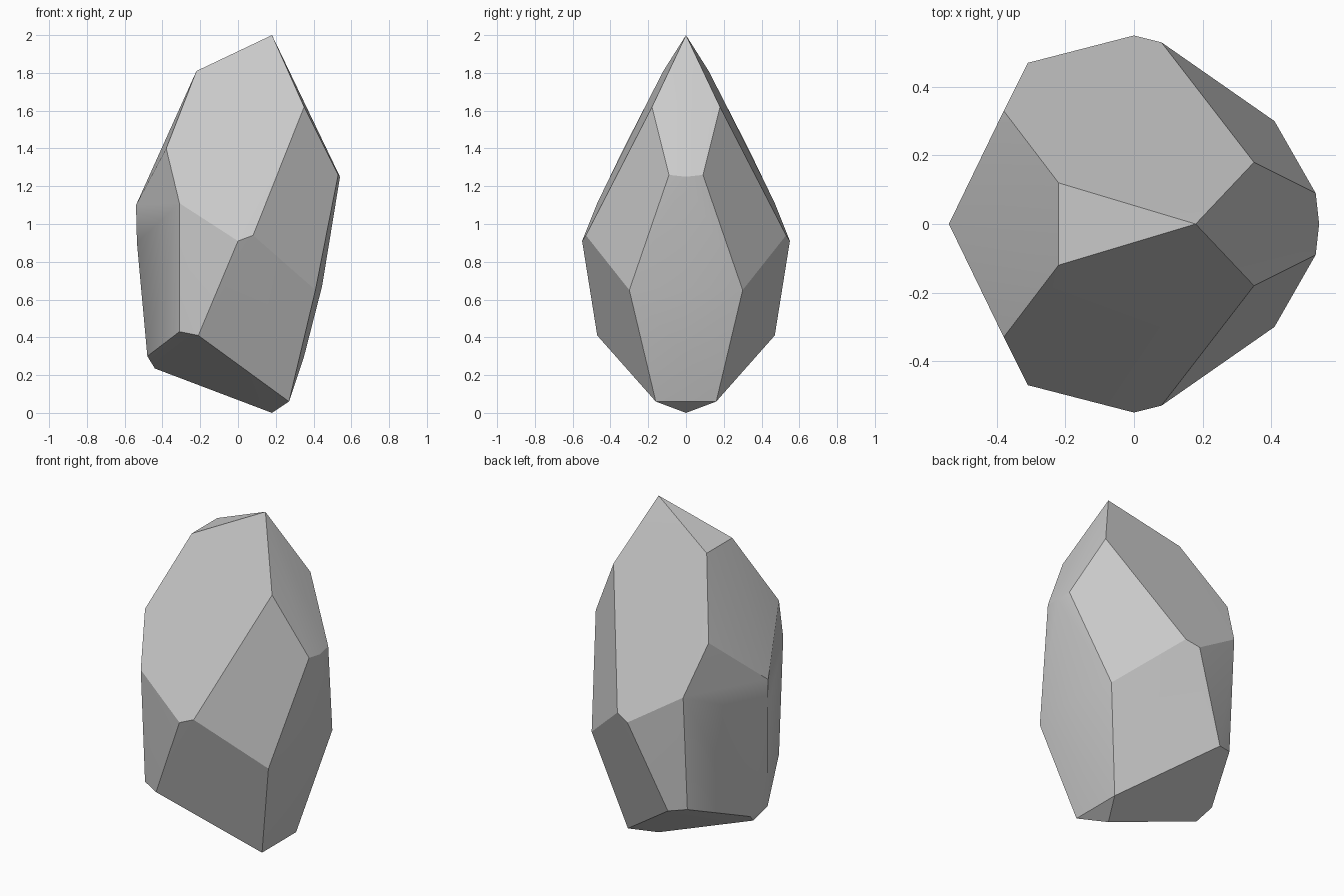
import bpy, bmesh

if "Cube" in bpy.data.objects:
    bpy.data.objects.remove(bpy.data.objects["Cube"])

# Corners of one half of the faceted stone (x, y, z), mirrored across y = 0
side = [
    (-0.22, 0.12, 1.81), (-0.38, 0.33, 1.40), (-0.31, 0.47, 1.11),   # left shoulder
    (0.00, 0.55, 0.91), (0.08, 0.53, 0.94),                          # widest corners
    (0.35, 0.18, 1.62), (0.53, 0.09, 1.26), (0.41, 0.30, 0.65),      # right shoulder
    (-0.31, 0.43, 0.43), (-0.21, 0.47, 0.41), (-0.48, 0.08, 0.30),   # bottom rim
    (0.27, 0.16, 0.06),
]
# Corners on the mirror plane (x, z)
middle = [(0.18, 2.0), (-0.54, 1.10), (-0.535, 0.90), (-0.44, 0.235),
          (0.18, 0.0), (0.35, 0.30), (0.445, 0.67), (0.54, 1.25)]

bm = bmesh.new()
for x, y, z in side:
    for s in (1, -1):
        bm.verts.new((x, s * y, z))
for x, z in middle:
    bm.verts.new((x, 0, z))

# Wrap the corners in flat facets and drop any unused points
bmesh.ops.convex_hull(bm, input=bm.verts[:])
bmesh.ops.delete(bm, geom=[v for v in bm.verts if not v.link_faces], context='VERTS')
bmesh.ops.recalc_face_normals(bm, faces=bm.faces[:])

mesh = bpy.data.meshes.new("faceted_stone")
bm.to_mesh(mesh)
bm.free()
stone = bpy.data.objects.new("faceted_stone", mesh)
bpy.context.collection.objects.link(stone)

# Keep the facet edges crisp, blend the nearly flat ones
bpy.context.view_layer.objects.active = stone
stone.select_set(True)
bpy.ops.object.shade_smooth_by_angle()
